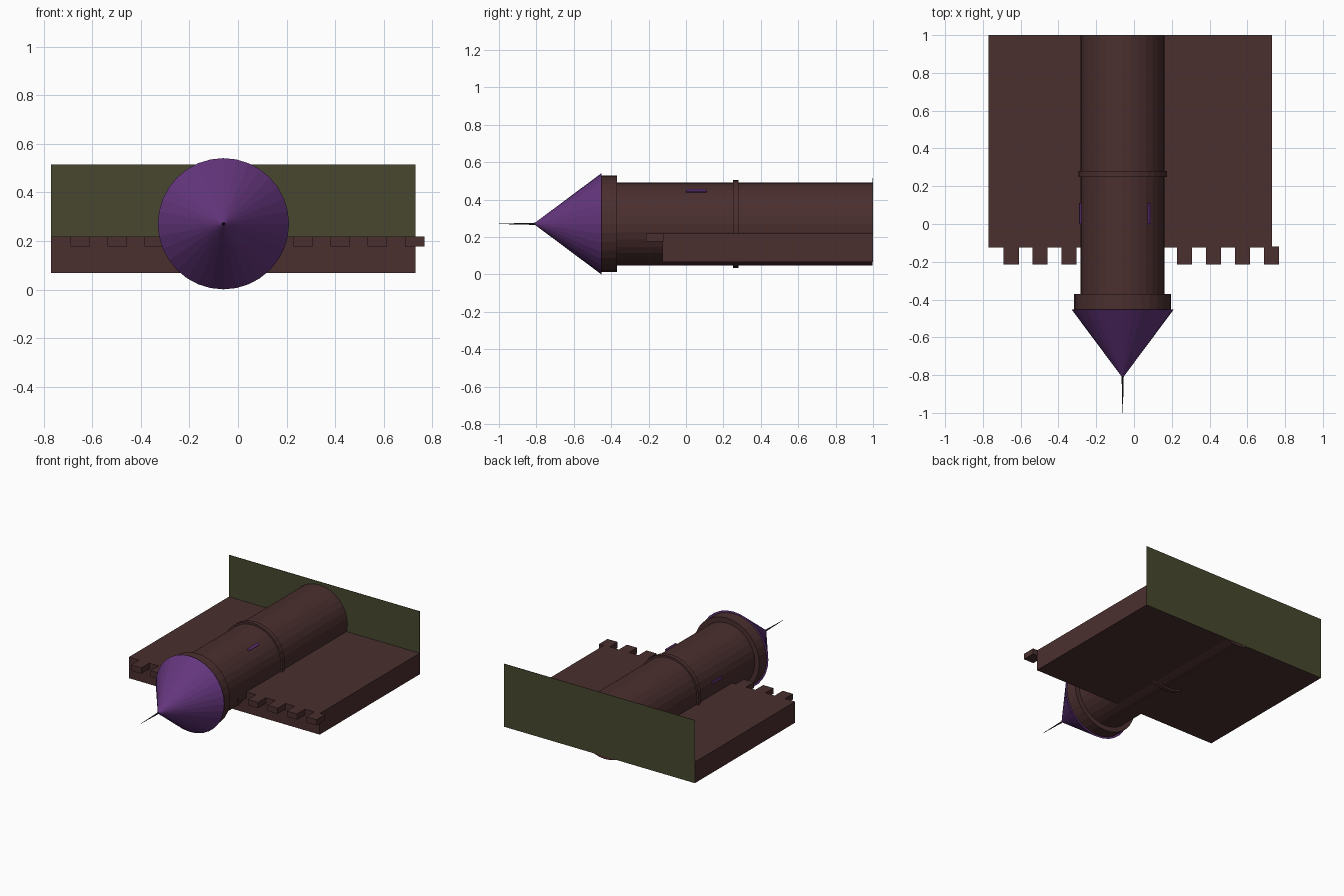
import bpy, math
from mathutils import Matrix, Vector

if "Cube" in bpy.data.objects:
    bpy.data.objects.remove(bpy.data.objects["Cube"])

CX, CZ = -0.06, 0.271      # tower axis runs along y through this point
SIDES = 32


def material(name, rgb):
    m = bpy.data.materials.new(name)
    m.diffuse_color = (*rgb, 1)
    m.use_nodes = True
    m.node_tree.nodes["Principled BSDF"].inputs["Base Color"].default_value = m.diffuse_color
    return m


STONE = material("dark brown stone", (0.070, 0.028, 0.028))
ROOF = material("purple roof", (0.127, 0.036, 0.205))
GRASS = material("olive ground", (0.064, 0.064, 0.029))
IRON = material("dark iron", (0.018, 0.016, 0.020))


def finish(name, mat):
    ob = bpy.context.object
    ob.name = name
    ob.data.materials.append(mat)
    return ob


def box(name, lo, hi, mat):
    lo, hi = Vector(lo), Vector(hi)
    bpy.ops.mesh.primitive_cube_add(size=1)
    ob = finish(name, mat)
    ob.data.transform(Matrix.Translation((lo + hi) / 2) @ Matrix.Diagonal((*(hi - lo), 1)))
    return ob


def round_part(name, y_back, y_front, r_back, r_front, mat, sides=SIDES):
    """Cylinder or cone on the tower axis, running towards -y."""
    bpy.ops.mesh.primitive_cone_add(vertices=sides, radius1=r_back, radius2=r_front,
                                    depth=y_back - y_front)
    ob = finish(name, mat)
    ob.data.transform(Matrix.Translation((CX, (y_back + y_front) / 2, CZ))
                      @ Matrix.Rotation(math.radians(90), 4, 'X'))
    return ob


# Tower, from its foot to the spire tip
round_part("tower_shaft", 0.998, -0.38, 0.222, 0.222, STONE)
round_part("tower_band", 0.28, 0.25, 0.235, 0.235, STONE)
round_part("tower_collar", -0.37, -0.453, 0.257, 0.257, STONE)
round_part("tower_roof", -0.453, -0.815, 0.27, 0.0, ROOF)
round_part("spire", -0.80, -1.0, 0.006, 0.001, IRON, 8)

# Slit windows around the shaft
for i, deg in enumerate((51.5, 170)):
    slit = box(f"slit_window_{i + 1}", (0.214, 0.0, -0.008), (0.232, 0.11, 0.008), ROOF)
    slit.data.transform(Matrix.Translation((CX, 0, CZ))
                        @ Matrix.Rotation(-math.radians(deg), 4, 'Y'))

# Wall with battlements
box("wall", (-0.77, -0.125, 0.068), (0.73, 0.998, 0.218), STONE)
for i in range(10):
    x = -0.69 + 0.153 * i
    box(f"merlon_{i + 1}", (x, -0.214, 0.177), (x + 0.08, -0.12, 0.218), STONE)

# Ground sheet at the foot of tower and wall
box("ground_sheet", (-0.77, 0.997, 0.068), (0.73, 1.0, 0.515), GRASS)
